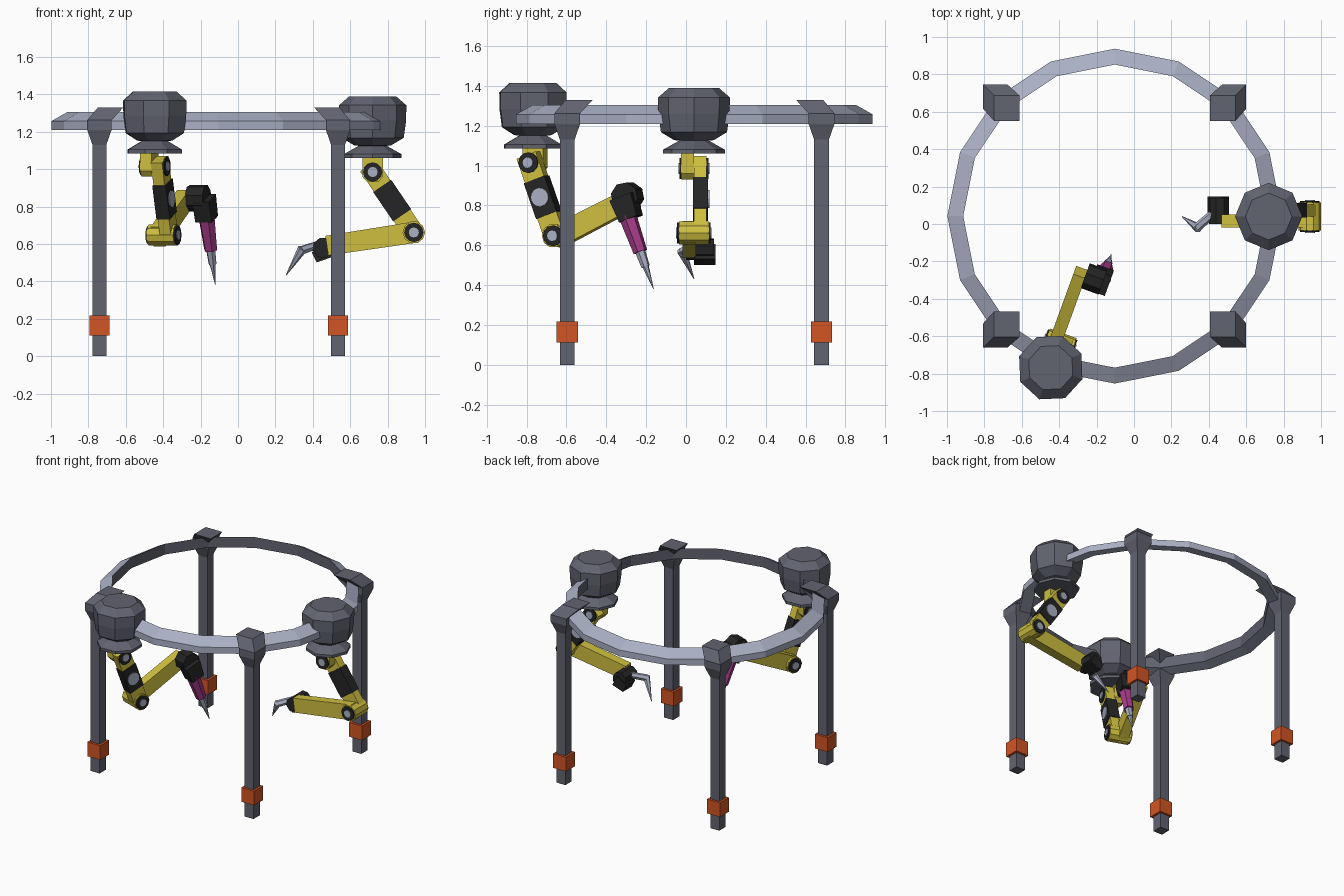
import bpy, bmesh, math
from mathutils import Matrix, Vector

if "Cube" in bpy.data.objects:
    bpy.data.objects.remove(bpy.data.objects["Cube"])


def material(name, rgb):
    m = bpy.data.materials.new(name)
    m.diffuse_color = (*rgb, 1)
    m.use_nodes = True
    m.node_tree.nodes["Principled BSDF"].inputs["Base Color"].default_value = m.diffuse_color
    return m


DARK = material("dark_steel", (0.12, 0.125, 0.16))
LIGHT = material("light_steel", (0.40, 0.43, 0.55))
YELLOW = material("yellow_paint", (0.62, 0.52, 0.05))
BLACK = material("black_plastic", (0.018, 0.018, 0.019))
ORANGE = material("orange_paint", (0.64, 0.09, 0.018))
PINK = material("magenta_paint", (0.38, 0.045, 0.25))


def loft(name, loops, mats, M=Matrix(), closed=False, rule=None):
    """Skin a list of equal-length point loops; cap the ends unless closed."""
    bm = bmesh.new()
    rows = [[bm.verts.new(M @ Vector(p)) for p in lp] for lp in loops]
    n = len(rows[0])
    pairs = list(zip(rows, rows[1:]))
    if closed:
        pairs.append((rows[-1], rows[0]))
    for k, (a, b) in enumerate(pairs):
        for i in range(n):
            j = (i + 1) % n
            f = bm.faces.new((a[i], a[j], b[j], b[i]))
            f.material_index = rule(k) if rule else 0
    if not closed:
        bm.faces.new(rows[0])
        bm.faces.new(rows[-1])
    bmesh.ops.recalc_face_normals(bm, faces=bm.faces)
    me = bpy.data.meshes.new(name)
    bm.to_mesh(me)
    bm.free()
    for m in mats:
        me.materials.append(m)
    ob = bpy.data.objects.new(name, me)
    bpy.context.collection.objects.link(ob)
    return ob


def circle(r, z, n, rot=0.0):
    return [(r * math.cos(rot + math.tau * i / n), r * math.sin(rot + math.tau * i / n), z)
            for i in range(n)]


def square(h, z, cx=0.0, cy=0.0):
    return [(cx + sx * h, cy + sy * h, z) for sx, sy in ((-1, -1), (1, -1), (1, 1), (-1, 1))]


def prism(name, pts, v0, v1, mat, M):
    """Side profile in (radial, height), thick from v0 to v1."""
    return loft(name, [[(u, v, z) for u, z in pts] for v in (v0, v1)], [mat], M)


def ngon(c, r, n, rot=0.0):
    return [(c[0] + r * math.cos(rot + math.tau * i / n), c[1] + r * math.sin(rot + math.tau * i / n))
            for i in range(n)]


def beam(p, q, start, end, h0, h1):
    """Tapered four-sided profile along p-q, between two distances from p."""
    p, q = Vector(p), Vector(q)
    d = (q - p).normalized()
    s = Vector((-d.y, d.x))
    a, b = p + d * start, p + d * end
    return [a + s * h0, a - s * h0, b - s * h1, b + s * h1]


def rod(name, p, q, r0, r1, n, mat, M):
    p, q = Vector(p), Vector(q)
    R = Matrix.Translation(p) @ (q - p).to_track_quat('Z', 'Y').to_matrix().to_4x4()
    return loft(name, [circle(r0, 0, n), circle(r1, (q - p).length, n)], [mat], M @ R)


CX, CY = -0.103, 0.042

# Ring rail: light outside, dark inner wall
rail = [(0.895, 1.21), (0.895, 1.257), (0.81, 1.305), (0.81, 1.225)]
loft("ring_rail", [circle(r, z, 16) for r, z in rail], [LIGHT, DARK],
     Matrix.Translation((CX, CY, 0)), closed=True, rule=lambda k: 1 if k == 2 else 0)

# Four legs with flared heads leaning inward, and orange sleeves
for fy, ny in ((-1, "front"), (1, "back")):
    for fx, nx in ((-1, "left"), (1, "right")):
        M = Matrix.Translation((CX + fx * 0.638, CY + fy * 0.638, 0))
        loft(f"{ny}_{nx}_leg",
             [square(0.037, 0), square(0.037, 1.13), square(0.065, 1.21), square(0.065, 1.262),
              square(0.068, 1.33, -fx * 0.06, -fy * 0.06)], [DARK], M)
        loft(f"{ny}_{nx}_leg_sleeve", [square(0.053, 0.112), square(0.053, 0.219)], [ORANGE], M)


def arm(tag, M, dz, sh, el, wr):
    # Octagonal motor housing and mounting flange
    prof = [(0.125, 1.39), (0.18, 1.342), (0.179, 1.26), (0.166, 1.168), (0.10, 1.128),
            (0.075, 1.125), (0.155, 1.08), (0.155, 1.06)]
    loft(tag + "_housing", [circle(r, z + dz, 8) for r, z in prof], [DARK], M)
    # Shoulder bracket
    top = 1.062 + dz
    prism(tag + "_shoulder",
          [(-0.055, top), (-0.055, sh[1] - 0.025), (-0.03, sh[1] - 0.054), (0.03, sh[1] - 0.054),
           (0.055, sh[1] - 0.025), (0.055, top)], -0.065, 0.0, YELLOW, M)
    # Upper arm with black sleeve
    length = (Vector(el) - Vector(sh)).length
    prism(tag + "_upper_arm", beam(sh, el, -0.04, length + 0.02, 0.054, 0.054), 0.0, 0.064, YELLOW, M)
    sleeve = beam(sh, el, 0.09, 0.28, 0.058, 0.058)
    prism(tag + "_upper_arm_sleeve", sleeve, -0.006, 0.071, BLACK, M)
    mid = Vector(sh).lerp(Vector(el), 0.185 / length)
    prism(tag + "_sleeve_plate", ngon(mid, 0.046, 16), 0.071, 0.077, LIGHT, M)
    # Elbow drum and forearm
    prism(tag + "_elbow", ngon(el, 0.06, 10), -0.076, 0.076, YELLOW, M)
    reach = (Vector(wr) - Vector(el)).length
    prism(tag + "_forearm", beam(el, wr, -0.02, reach + 0.005, 0.057, 0.053), -0.058, 0.01, YELLOW, M)
    # Joint covers on both sides
    for name, c, lo, hi in (("shoulder", sh, -0.065, 0.064), ("elbow", el, -0.076, 0.076)):
        for side, v, s in (("near", lo, -1), ("far", hi, 1)):
            prism(f"{tag}_{name}_cover_{side}", ngon(c, 0.052, 12), v, v + s * 0.008, BLACK, M)
            prism(f"{tag}_{name}_cap_{side}", ngon(c, 0.027, 12), v + s * 0.008, v + s * 0.013, LIGHT, M)


# Right arm with hook tool
M1 = Matrix.Translation((0.72, 0.04, 0))
arm("right_arm", M1, 0.0, (0, 0.985), (0.22, 0.662), (-0.24, 0.592))
prism("right_arm_wrist", ngon((-0.265, 0.58), 0.056, 8, 0.3), -0.04, 0.10, BLACK, M1)
prism("right_arm_wrist_block", beam((-0.25, 0.56), (-0.31, 0.53), -0.02, 0.07, 0.042, 0.03),
      0.0, 0.108, BLACK, M1)
rod("hook_shank", (-0.28, 0.03, 0.60), (-0.385, -0.06, 0.565), 0.022, 0.024, 6, LIGHT, M1)
rod("hook_point", (-0.375, -0.062, 0.575), (-0.463, 0.0, 0.433), 0.026, 0.002, 6, LIGHT, M1)

# Front left arm with probe tool
M2 = Matrix.Translation((-0.445, -0.768, 0)) @ Matrix.Rotation(math.radians(-110), 4, 'Z')
arm("front_arm", M2, 0.025, (0, 1.015), (-0.135, 0.648), (-0.53, 0.84))
prism("front_arm_wrist", ngon((-0.525, 0.845), 0.072, 8, 0.2), 0.005, 0.105, BLACK, M2)
prism("front_arm_wrist_block", beam((-0.515, 0.845), (-0.69, 0.38), 0.0, 0.12, 0.06, 0.05),
      0.045, 0.14, BLACK, M2)
a, b = Vector((-0.515, 0.097, 0.815)), Vector((-0.68, 0.097, 0.38))
for name, t0, t1, r0, r1, mat in (("probe_body", 0.15, 0.57, 0.046, 0.036, PINK),
                                  ("probe_collar", 0.57, 0.74, 0.026, 0.022, LIGHT),
                                  ("probe_tip", 0.72, 1.0, 0.018, 0.001, LIGHT)):
    rod(name, a.lerp(b, t0), a.lerp(b, t1), r0, r1, 6, mat, M2)
